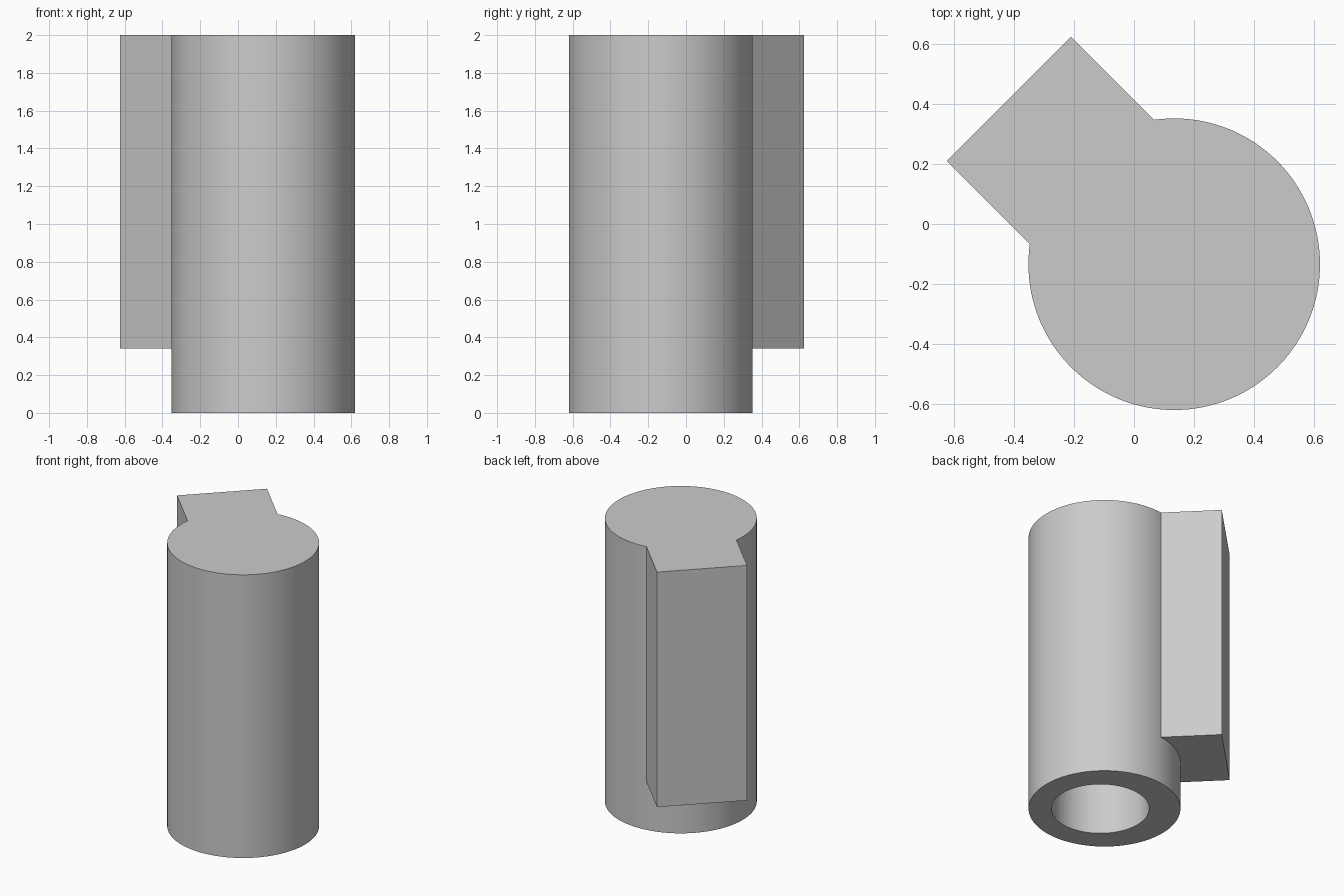
import bpy
import math
from mathutils import Vector

if "Cube" in bpy.data.objects:
    bpy.data.objects.remove(bpy.data.objects["Cube"], do_unlink=True)

HEIGHT = 2.0
RADIUS = 0.486
AXIS = Vector((0.134, -0.134, 0))      # barrel axis
OUT = Vector((-1, 1, 0)).normalized()  # direction the key points
KEY_BOTTOM = 0.34
KEY_INNER, KEY_OUTER, KEY_WIDTH = 0.34, 0.779, 0.585
BORE_RADIUS, BORE_DEPTH, BORE_SHIFT = 0.313, 1.66, 0.027

grey = bpy.data.materials.new("plain grey")
grey.use_nodes = True
grey.diffuse_color = (0.6, 0.6, 0.6, 1)
grey.node_tree.nodes["Principled BSDF"].inputs["Base Color"].default_value = (0.6, 0.6, 0.6, 1)


def cylinder(name, radius, bottom, top, centre):
    bpy.ops.mesh.primitive_cylinder_add(
        vertices=128, radius=radius, depth=top - bottom,
        location=centre + Vector((0, 0, (bottom + top) / 2)))
    obj = bpy.context.object
    obj.name = name
    obj.data.materials.append(grey)
    return obj


def combine(target, tool, operation):
    mod = target.modifiers.new(tool.name, "BOOLEAN")
    mod.operation = operation
    mod.solver = "EXACT"
    mod.object = tool
    bpy.context.view_layer.objects.active = target
    bpy.ops.object.modifier_apply(modifier=mod.name)
    bpy.data.objects.remove(tool, do_unlink=True)


# Round barrel
barrel = cylinder("keyed_barrel", RADIUS, 0, HEIGHT, AXIS)

# Rectangular key along the side, flush with the top
middle = AXIS + OUT * (KEY_INNER + KEY_OUTER) / 2
bpy.ops.mesh.primitive_cube_add(
    size=1, location=middle + Vector((0, 0, (KEY_BOTTOM + HEIGHT) / 2)),
    rotation=(0, 0, math.radians(45)))
key = bpy.context.object
key.name = "side_key"
key.scale = (KEY_WIDTH, KEY_OUTER - KEY_INNER, HEIGHT - KEY_BOTTOM)
key.data.materials.append(grey)
bpy.context.view_layer.update()
combine(barrel, key, "UNION")

# Blind bore from below, slightly off centre away from the key
bore = cylinder("bore_cutter", BORE_RADIUS, -0.1, BORE_DEPTH, AXIS - OUT * BORE_SHIFT)
bpy.context.view_layer.update()
combine(barrel, bore, "DIFFERENCE")

# Smooth round walls with sharp edges
bpy.ops.object.select_all(action="DESELECT")
barrel.select_set(True)
bpy.context.view_layer.objects.active = barrel
bpy.ops.object.shade_smooth_by_angle(angle=math.radians(30))
